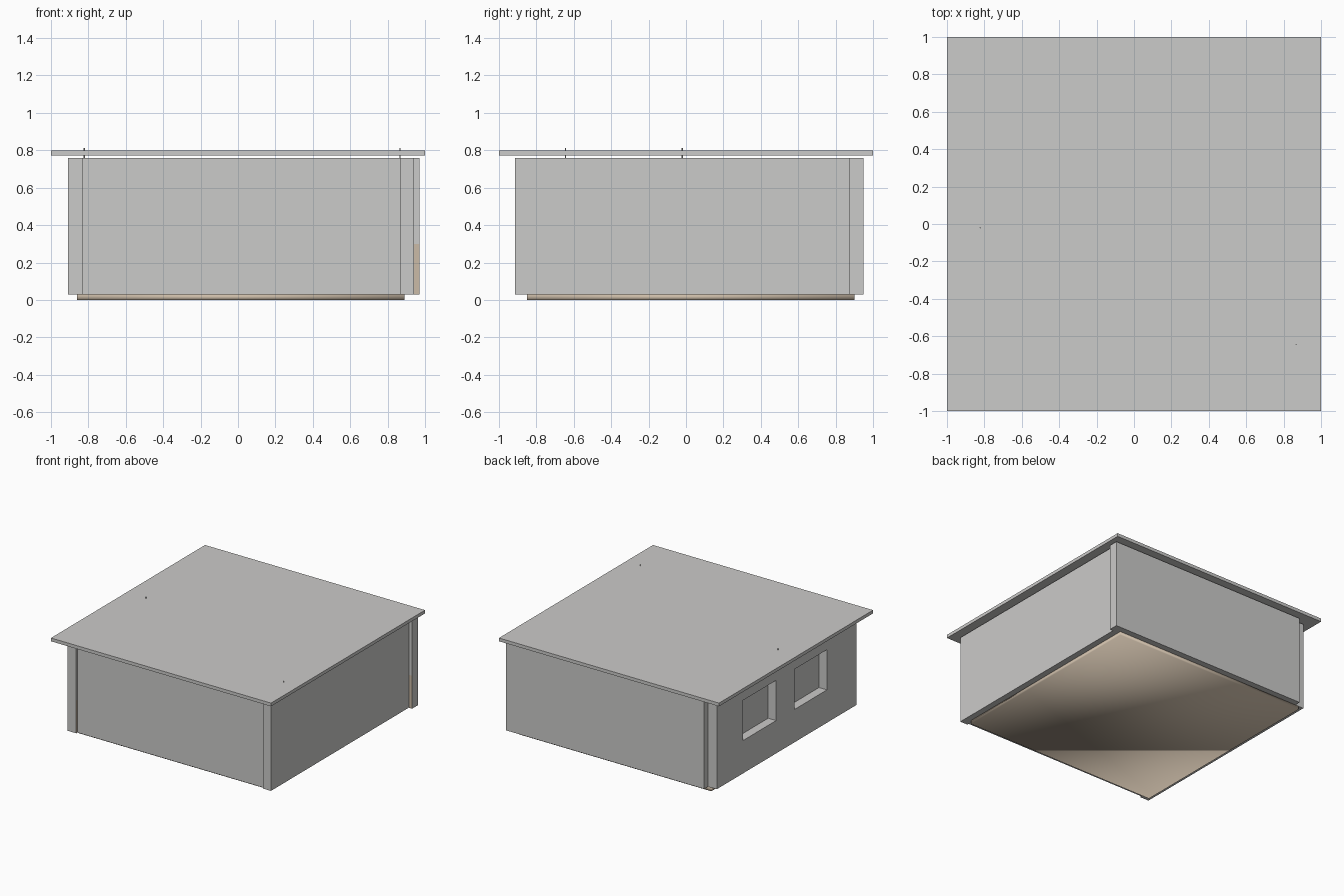
import bpy, bmesh
from mathutils import Vector

if "Cube" in bpy.data.objects:
    bpy.data.objects.remove(bpy.data.objects["Cube"])


def material(name, rgb):
    m = bpy.data.materials.new(name)
    m.diffuse_color = (*rgb, 1)
    m.use_nodes = True
    m.node_tree.nodes["Principled BSDF"].inputs["Base Color"].default_value = m.diffuse_color
    return m


GREY = material("plaster grey", (0.6, 0.595, 0.585))
TAN = material("warm tan", (0.60, 0.50, 0.39))
Z0, Z1, DADO = 0.03, 0.76, 0.30


def finish(name, bm, *mats):
    bmesh.ops.recalc_face_normals(bm, faces=bm.faces)
    me = bpy.data.meshes.new(name)
    bm.to_mesh(me)
    bm.free()
    for m in mats:
        me.materials.append(m)
    ob = bpy.data.objects.new(name, me)
    bpy.context.collection.objects.link(ob)
    return ob


def box(name, lo, hi, mat):
    bm = bmesh.new()
    bmesh.ops.create_cube(bm, size=1)
    for v in bm.verts:
        v.co = [(a + b) / 2 + c * (b - a) for a, b, c in zip(lo, hi, v.co)]
    return finish(name, bm, mat)


def wall(name, us, zs, holes, to_world, thick, inward):
    """Grid panel with cells left out for windows, extruded inward."""
    bm = bmesh.new()
    vs = [[bm.verts.new(to_world(u, z)) for z in zs] for u in us]
    for i in range(len(us) - 1):
        for j in range(len(zs) - 1):
            if (i, j) not in holes:
                bm.faces.new((vs[i][j], vs[i + 1][j], vs[i + 1][j + 1], vs[i][j + 1]))
    inward = Vector(inward)
    outer = bm.faces[:]
    ext = bmesh.ops.extrude_face_region(bm, geom=outer, use_keep_orig=True)
    moved = [g for g in ext["geom"] if isinstance(g, bmesh.types.BMVert)]
    bmesh.ops.translate(bm, verts=moved, vec=inward * thick)
    bmesh.ops.recalc_face_normals(bm, faces=bm.faces)
    # tan dado on the lower part of the room side
    for f in bm.faces:
        if f.normal.dot(inward) > 0.9 and f.calc_center_median().z < DADO:
            f.material_index = 1
    return finish(name, bm, GREY, TAN)


# four walls, overlapping at the corners like a pinwheel
plain = [Z0, DADO, Z1]
wall("front_wall", [-0.83, 0.87], plain, (), lambda u, z: (u, -0.90, z), 0.08, (0, 1, 0))
wall("back_wall", [-0.83, 0.97], plain, (), lambda u, z: (u, 0.95, z), 0.075, (0, -1, 0))
wall("right_wall", [-0.915, 0.875], plain, (), lambda u, z: (0.94, u, z), 0.07, (-1, 0, 0))
wall("left_wall", [-0.915, -0.53, -0.11, 0.13, 0.56, 0.90], [Z0, DADO, 0.63, Z1],
     {(1, 1), (3, 1)}, lambda u, z: (-0.91, u, z), 0.08, (1, 0, 0))

# panes closing the two window recesses
for i, (a, b) in enumerate([(-0.53, -0.11), (0.13, 0.56)]):
    box(f"window_pane_{i + 1}", (-0.838, a, DADO), (-0.832, b, 0.63), GREY)

# roof slab and smooth-shaded floor slab
box("roof", (-1, -1, 0.773), (1, 1, 0.80), GREY)
floor = box("floor", (-0.86, -0.85, 0), (0.89, 0.90, Z0), TAN)
for p in floor.data.polygons:
    p.use_smooth = True

# thin rods along the inner walls, tips poking through the roof
for i, (x, y) in enumerate([(-0.822, -0.02), (0.867, -0.645)]):
    bm = bmesh.new()
    bmesh.ops.create_cone(bm, cap_ends=True, segments=8, radius1=0.003,
                          radius2=0.003, depth=0.812 - Z0)
    bmesh.ops.translate(bm, verts=bm.verts, vec=(x, y, (0.812 + Z0) / 2))
    finish(f"thin_rod_{i + 1}", bm, GREY)
